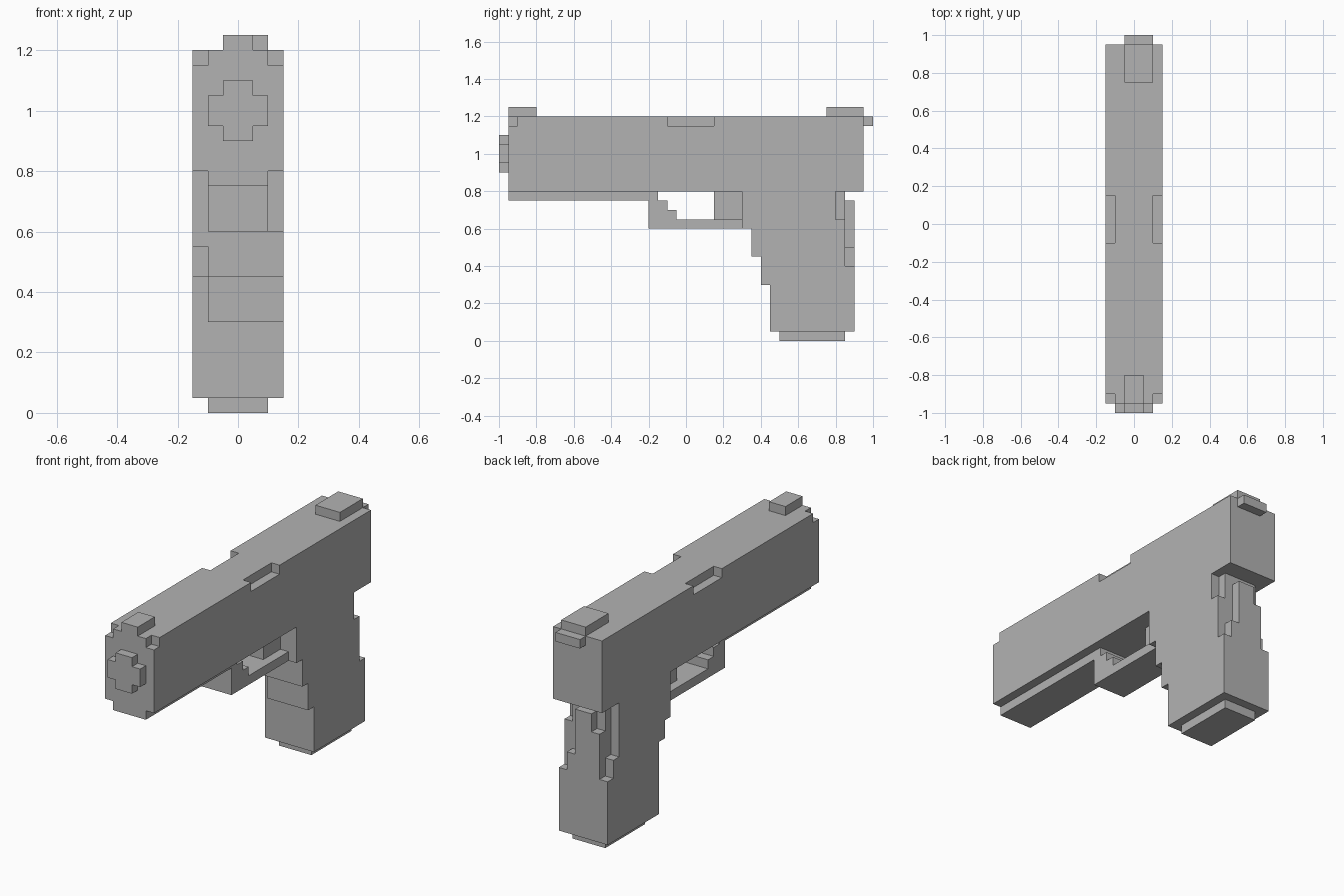
import bpy
import bmesh

cube = bpy.data.objects.get("Cube")
if cube:
    bpy.data.objects.remove(cube, do_unlink=True)

GREY = (0.45, 0.45, 0.45, 1.0)
grey = bpy.data.materials.new("mid_grey")
grey.use_nodes = True
grey.diffuse_color = GREY
grey.node_tree.nodes["Principled BSDF"].inputs["Base Color"].default_value = GREY


def extrude(name, points, axis, lo, hi):
    """Extrude a closed outline along x (outline in y, z) or y (outline in x, z)."""
    bm = bmesh.new()
    place = (lambda a, b: (lo, a, b)) if axis == "x" else (lambda a, b: (a, lo, b))
    face = bm.faces.new([bm.verts.new(place(a, b)) for a, b in points])
    grown = bmesh.ops.extrude_face_region(bm, geom=[face])["geom"]
    verts = [g for g in grown if isinstance(g, bmesh.types.BMVert)]
    move = (hi - lo, 0, 0) if axis == "x" else (0, hi - lo, 0)
    bmesh.ops.translate(bm, verts=verts, vec=move)
    bmesh.ops.recalc_face_normals(bm, faces=bm.faces)
    mesh = bpy.data.meshes.new(name)
    bm.to_mesh(mesh)
    bm.free()
    mesh.materials.append(grey)
    obj = bpy.data.objects.new(name, mesh)
    bpy.context.collection.objects.link(obj)
    return obj


def box(name, x, y, z):
    outline = [(y[0], z[0]), (y[1], z[0]), (y[1], z[1]), (y[0], z[1])]
    return extrude(name, outline, "x", *x)


def carve(obj, cuts):
    """Cut boxes out of a part, then keep only the finished mesh."""
    cutters = []
    for x, y, z in cuts:
        cutter = box("cutter", x, y, z)
        cutter.hide_render = True
        mod = obj.modifiers.new("cut", "BOOLEAN")
        mod.operation = "DIFFERENCE"
        mod.solver = "EXACT"
        mod.object = cutter
        cutters.append(cutter)
    bpy.context.view_layer.update()
    graph = bpy.context.evaluated_depsgraph_get()
    mesh = bpy.data.meshes.new_from_object(obj.evaluated_get(graph))
    obj.modifiers.clear()
    obj.data = mesh
    for cutter in cutters:
        bpy.data.objects.remove(cutter, do_unlink=True)


# Slide with notched front corners and a shallow port on each side
slide = box("slide", (-0.15, 0.15), (-0.95, 0.95), (0.8, 1.2))
left, right = (0.1, 0.3), (-0.3, -0.1)
carve(slide, [(side, span, (1.15, 1.3))
              for side in (left, right)
              for span in ((-1.1, -0.9), (-0.1, 0.15))])

# Muzzle: stepped cross outline
quarter = [(0.1, 0.05), (0.05, 0.05), (0.05, 0.1)]
ring = quarter + [(-a, b) for a, b in reversed(quarter)]
ring += [(-a, -b) for a, b in ring]
extrude("muzzle", [(a, 1 + b) for a, b in ring], "y", -1.0, -0.95)

# Sights and rear tab
box("front_sight", (-0.05, 0.05), (-0.95, -0.8), (1.2, 1.25))
box("rear_sight", (-0.05, 0.1), (0.75, 0.95), (1.2, 1.25))
box("rear_tab", (-0.05, 0.1), (0.95, 1.0), (1.15, 1.2))

# Frame rail and stepped trigger guard in one profile
extrude("rail_and_guard", [
    (-0.95, 0.8), (-0.95, 0.75), (-0.2, 0.75), (-0.2, 0.6), (0.3, 0.6),
    (0.3, 0.65), (-0.05, 0.65), (-0.05, 0.7), (-0.1, 0.7), (-0.1, 0.75),
    (-0.15, 0.75), (-0.15, 0.8)], "x", -0.1, 0.1)
box("trigger", (-0.05, 0.05), (0.15, 0.3), (0.65, 0.8))

# Grip: stepped profile, then uneven steps cut from its front and back corners
grip = extrude("grip", [
    (0.3, 0.8), (0.3, 0.6), (0.35, 0.6), (0.35, 0.45), (0.4, 0.45),
    (0.4, 0.3), (0.45, 0.3), (0.45, 0.05), (0.9, 0.05), (0.9, 0.75),
    (0.85, 0.75), (0.85, 0.8)], "x", -0.15, 0.15)
carve(grip, [
    # front edge, right side
    (right, (0.2, 0.35), (0.6, 0.9)),
    (right, (0.2, 0.4), (0.45, 0.55)),
    (right, (0.2, 0.45), (0.3, 0.45)),
    # back edge, left side
    (left, (0.8, 1.0), (0.65, 0.9)),
    (left, (0.85, 1.0), (0.4, 0.9)),
    ((0.05, 0.3), (0.85, 1.0), (0.5, 0.9)),
    # back edge, right side
    (right, (0.8, 1.0), (0.5, 0.9)),
    (right, (0.85, 1.0), (0.4, 0.9)),
    ((-0.3, -0.05), (0.85, 1.0), (0.65, 0.9)),
])

# Base plate under the grip
box("base_plate", (-0.1, 0.1), (0.5, 0.85), (0.0, 0.05))
